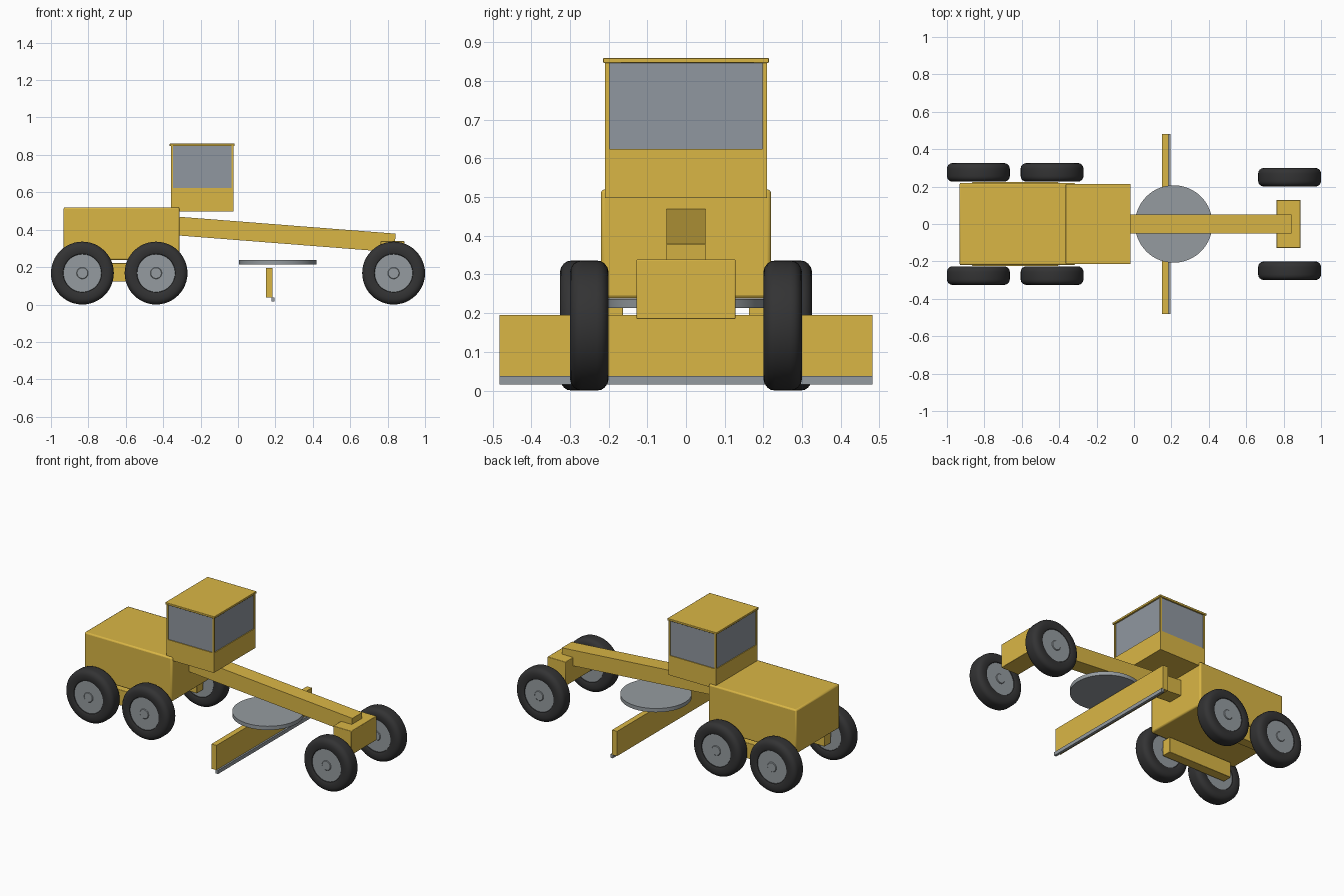
import bpy, bmesh, math
from mathutils import Matrix, Vector

old = bpy.data.objects.get("Cube")
if old:
    bpy.data.objects.remove(old, do_unlink=True)


def material(name, rgb):
    m = bpy.data.materials.new(name)
    m.use_nodes = True
    m.diffuse_color = (*rgb, 1)
    m.node_tree.nodes["Principled BSDF"].inputs["Base Color"].default_value = (*rgb, 1)
    return m


YELLOW = material("machine yellow", (0.70, 0.47, 0.06))
STEEL = material("grey steel", (0.30, 0.33, 0.35))
GLASS = material("tinted glass", (0.28, 0.31, 0.35))
RUBBER = material("black rubber", (0.033, 0.033, 0.034))


def finish(bm, name, mat):
    bmesh.ops.recalc_face_normals(bm, faces=bm.faces)
    mesh = bpy.data.meshes.new(name)
    bm.to_mesh(mesh)
    bm.free()
    mesh.materials.append(mat)
    obj = bpy.data.objects.new(name, mesh)
    bpy.context.collection.objects.link(obj)
    return obj


def smooth(obj):
    bpy.ops.object.select_all(action="DESELECT")
    obj.select_set(True)
    bpy.context.view_layer.objects.active = obj
    bpy.ops.object.shade_smooth_by_angle(angle=math.radians(35))


def box(name, mat, x, y, z, bevel=0.0):
    """Box from (low, high) ranges on each axis."""
    bm = bmesh.new()
    bmesh.ops.create_cube(bm, size=1)
    for v in bm.verts:
        v.co = [r[0] if c < 0 else r[1] for c, r in zip(v.co, (x, y, z))]
    obj = finish(bm, name, mat)
    if bevel:
        mod = obj.modifiers.new("soft edges", "BEVEL")
        mod.width, mod.segments = bevel, 2
        smooth(obj)
    return obj


def lathe(name, mat, profile, location, axis="Z", steps=48):
    """Spin a (radius, height) profile about its axis."""
    bm = bmesh.new()
    verts = [bm.verts.new((r, 0, h)) for r, h in profile]
    edges = [bm.edges.new(pair) for pair in zip(verts, verts[1:])]
    bmesh.ops.spin(bm, geom=verts + edges, axis=(0, 0, 1), cent=(0, 0, 0),
                   angle=math.tau, steps=steps)
    bmesh.ops.remove_doubles(bm, verts=bm.verts, dist=0.0001)
    if axis == "Y":
        bm.transform(Matrix.Rotation(math.pi / 2, 4, "X"))
    obj = finish(bm, name, mat)
    obj.location = location
    smooth(obj)
    return obj


def mirrored(half):
    return half + [(r, -h) for r, h in reversed(half)]


# Engine body at the rear
box("engine_body", YELLOW, (-0.933, -0.313), (-0.22, 0.22), (0.238, 0.52), 0.009)

# Operator cab: base, glazing, corner posts, roof
box("cab_base", YELLOW, (-0.359, -0.024), (-0.209, 0.209), (0.498, 0.624))
box("cab_glass", GLASS, (-0.354, -0.029), (-0.204, 0.204), (0.624, 0.847))
for i, x in enumerate((-0.359, -0.035)):
    for j, y in enumerate((-0.209, 0.198)):
        box(f"cab_post_{i}{j}", YELLOW, (x, x + 0.011), (y, y + 0.011), (0.624, 0.847))
box("cab_roof", YELLOW, (-0.365, -0.018), (-0.214, 0.214), (0.847, 0.86), 0.002)

# Sloping main beam and front axle block
start, end = Vector((-0.315, 0, 0.419)), Vector((0.839, 0, 0.329))
span = end - start
beam = box("main_beam", YELLOW, (0, span.length), (-0.05, 0.05), (-0.05, 0.05))
beam.location = start
beam.rotation_euler.y = math.atan2(-span.z, span.x)
box("front_axle_block", YELLOW, (0.762, 0.89), (-0.128, 0.128), (0.185, 0.339), 0.003)

# Turntable and blade
lathe("turntable", STEEL, [(0, 0.012), (0.207, 0.012), (0.207, -0.012), (0, -0.012)],
      (0.212, 0, 0.225), steps=64)
box("blade", YELLOW, (0.15, 0.185), (-0.482, 0.482), (0.037, 0.195))
box("blade_cutting_edge", STEEL, (0.18, 0.196), (-0.482, 0.482), (0.015, 0.038))

# Wheels: rounded tyre, recessed disc, small hub cap on each side
TYRE = mirrored([(0.098, 0.036), (0.103, 0.046), (0.112, 0.05), (0.138, 0.05), (0.15, 0.047),
                 (0.16, 0.04), (0.166, 0.031), (0.168, 0.02)])
DISC = mirrored([(0, 0.048), (0.028, 0.048), (0.031, 0.045), (0.031, 0.043), (0.101, 0.043)])

for side, s in (("left", 1), ("right", -1)):
    for name, x, y in (("rear", -0.832, 0.276), ("middle", -0.438, 0.276), ("front", 0.832, 0.25)):
        place = (x, s * y, 0.168)
        lathe(f"{name}_tyre_{side}", RUBBER, TYRE, place, "Y")
        lathe(f"{name}_wheel_disc_{side}", STEEL, DISC, place, "Y")
    # Tandem drive case between the rear wheels
    box(f"tandem_case_{side}", YELLOW, (-0.865, -0.405),
        sorted((s * 0.163, s * 0.225)), (0.122, 0.222), 0.003)
